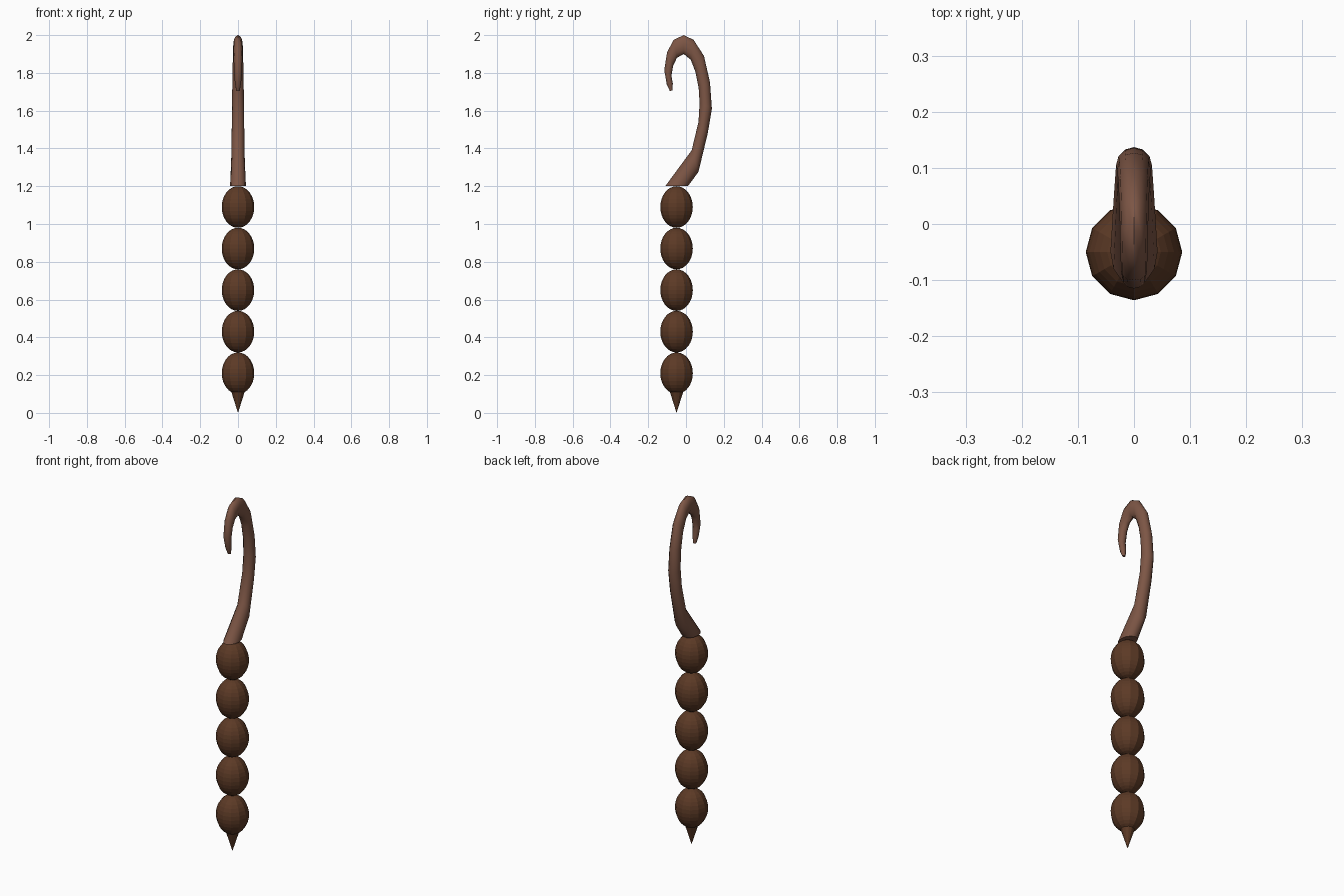
import bpy, bmesh, math
from mathutils import Vector

if "Cube" in bpy.data.objects:
    bpy.data.objects.remove(bpy.data.objects["Cube"])

BEAD_Y = -0.05
SIDES = 12


def material(name, rgb):
    m = bpy.data.materials.new(name)
    m.diffuse_color = (*rgb, 1)
    m.use_nodes = True
    m.node_tree.nodes["Principled BSDF"].inputs["Base Color"].default_value = m.diffuse_color
    return m


dark_wood = material("dark_brown", (0.107, 0.042, 0.019))
light_wood = material("light_brown", (0.205, 0.093, 0.060))

# Five stacked oval beads
for i in range(5):
    bpy.ops.mesh.primitive_uv_sphere_add(segments=SIDES, ring_count=16, radius=1,
                                         location=(0, BEAD_Y, 0.21 + 0.22 * i))
    bead = bpy.context.object
    bead.name = f"bead_{i + 1}"
    bead.scale = (0.086, 0.086, 0.11)
    bead.data.materials.append(dark_wood)

# Pointed tip under the lowest bead
bpy.ops.mesh.primitive_cone_add(vertices=SIDES, radius1=0.038, radius2=0, depth=0.12,
                                location=(0, BEAD_Y, 0.06), rotation=(math.pi, 0, 0))
tip = bpy.context.object
tip.name = "pointed_tip"
tip.data.materials.append(dark_wood)

# Curved hook: outer (y, z), inner (y, z), half width in x
sections = [
    ((0.010, 1.200), (-0.110, 1.200), 0.042),
    ((0.066, 1.276), (0.030, 1.390), 0.036),
    ((0.115, 1.480), (0.066, 1.540), 0.033),
    ((0.137, 1.610), (0.072, 1.640), 0.032),
    ((0.127, 1.750), (0.067, 1.720), 0.030),
    ((0.095, 1.890), (0.050, 1.805), 0.028),
    ((0.040, 1.975), (0.025, 1.870), 0.026),
    ((-0.012, 2.000), (-0.012, 1.900), 0.025),
    ((-0.065, 1.975), (-0.048, 1.880), 0.024),
    ((-0.100, 1.910), (-0.068, 1.838), 0.023),
    ((-0.115, 1.815), (-0.077, 1.785), 0.021),
    ((-0.102, 1.740), (-0.070, 1.745), 0.016),
    ((-0.086, 1.705), (-0.071, 1.706), 0.009),
]
bm = bmesh.new()
rings = []
for outer, inner, half in sections:
    o, n = Vector((0, *outer)), Vector((0, *inner))
    mid, arm = (o + n) / 2, (o - n) / 2
    ring = []
    for k in range(SIDES):
        a = 2 * math.pi * k / SIDES
        ring.append(bm.verts.new(mid + arm * math.cos(a) + Vector((half * math.sin(a), 0, 0))))
    rings.append(ring)
for r, s in zip(rings, rings[1:]):
    for k in range(SIDES):
        j = (k + 1) % SIDES
        bm.faces.new((r[k], r[j], s[j], s[k]))
bm.faces.new(rings[0])
bm.faces.new(rings[-1])
bmesh.ops.recalc_face_normals(bm, faces=bm.faces)
mesh = bpy.data.meshes.new("hook")
bm.to_mesh(mesh)
bm.free()
hook = bpy.data.objects.new("hook", mesh)
bpy.context.collection.objects.link(hook)
mesh.materials.append(light_wood)
bpy.ops.object.select_all(action='DESELECT')
hook.select_set(True)
bpy.context.view_layer.objects.active = hook
bpy.ops.object.shade_smooth_by_angle(angle=math.radians(50))
